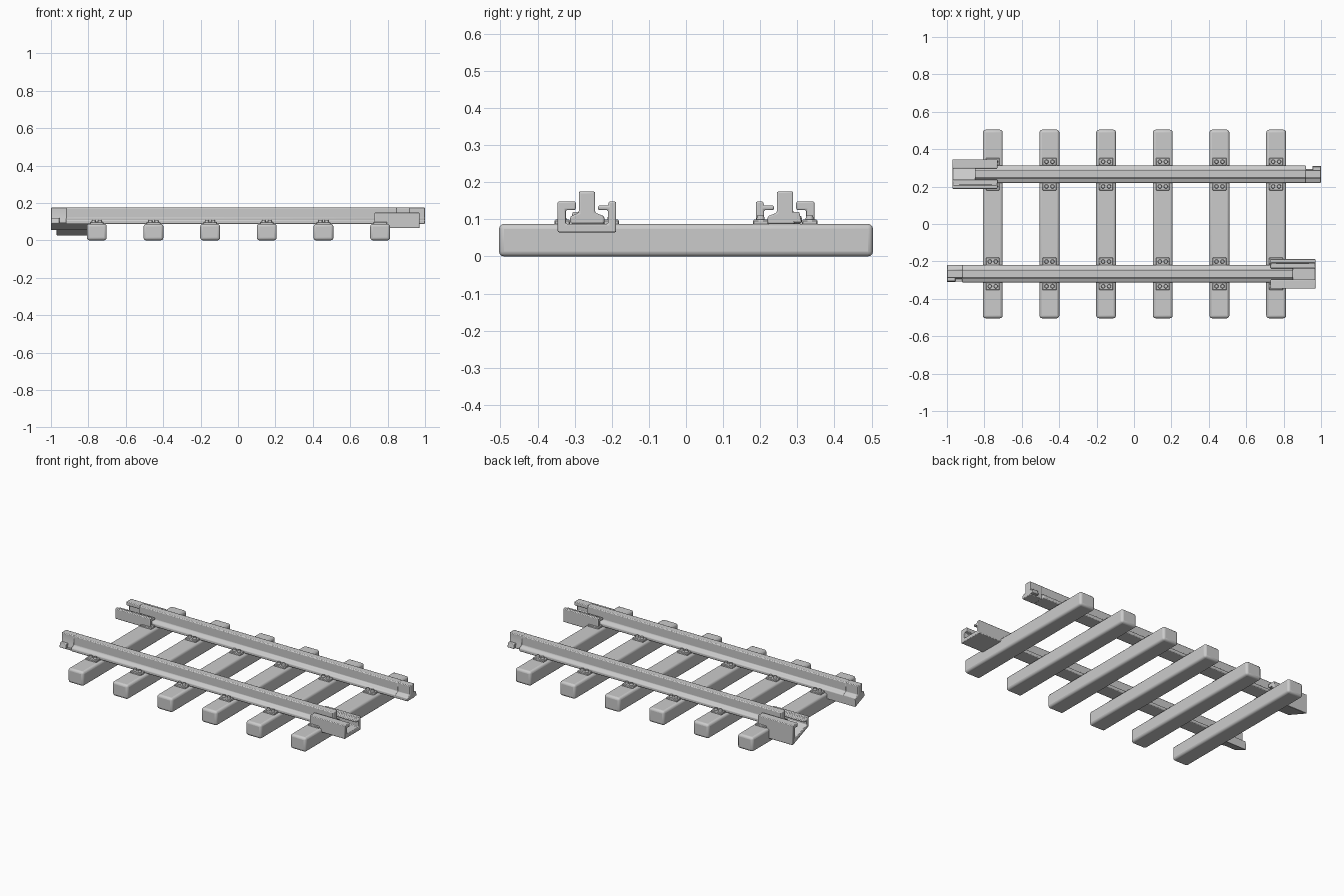
import bpy, bmesh, math

if "Cube" in bpy.data.objects:
    bpy.data.objects.remove(bpy.data.objects["Cube"], do_unlink=True)

grey = bpy.data.materials.new("plain grey")
grey.use_nodes = True
grey.diffuse_color = (0.6, 0.6, 0.6, 1)
grey.node_tree.nodes["Principled BSDF"].inputs["Base Color"].default_value = (0.6, 0.6, 0.6, 1)

RAIL_Y = -0.267
SLEEPERS = [-0.755 + 0.303 * i for i in range(6)]


def finish(name, bm, bevel=0, segments=2):
    bmesh.ops.recalc_face_normals(bm, faces=bm.faces)
    mesh = bpy.data.meshes.new(name)
    bm.to_mesh(mesh)
    bm.free()
    mesh.materials.append(grey)
    ob = bpy.data.objects.new(name, mesh)
    bpy.context.collection.objects.link(ob)
    if bevel:
        mod = ob.modifiers.new("rounded edges", 'BEVEL')
        mod.width, mod.segments = bevel, segments
        mod.limit_method, mod.angle_limit = 'ANGLE', math.radians(30)
    bpy.ops.object.select_all(action='DESELECT')
    ob.select_set(True)
    bpy.context.view_layer.objects.active = ob
    bpy.ops.object.shade_smooth_by_angle(angle=math.radians(35))
    return ob


def prism(name, profile, x0, x1, side, bevel=0.0):
    """Sweep a (offset, z) profile along a rail; side -1 turns it half way round."""
    bm = bmesh.new()
    base = bm.faces.new([bm.verts.new((side * x0, side * (RAIL_Y + u), z)) for u, z in profile])
    ext = bmesh.ops.extrude_face_region(bm, geom=[base])
    verts = [v for v in ext["geom"] if isinstance(v, bmesh.types.BMVert)]
    bmesh.ops.translate(bm, verts=verts, vec=(side * (x1 - x0), 0, 0))
    return finish(name, bm, bevel)


def box(name, lo, hi, bevel=0.0, segments=2):
    bm = bmesh.new()
    bmesh.ops.create_cube(bm, size=1)
    for v in bm.verts:
        v.co = [a + (b - a) * (c + 0.5) for a, b, c in zip(lo, hi, v.co)]
    return finish(name, bm, bevel, segments)


def rail_profile(outer):
    return [(outer, .088), (.047, .088), (.047, .108), (.022, .118), (.022, .175),
            (-.022, .175), (-.022, .118), (outer, .108)]


def socket_profile(slope):
    # slope lowers the floor on the outer side
    def floor(u, z):
        return (u, z + slope * (u - .025))
    return [floor(-.079, .065), floor(.079, .065), (.079, .148), (.058, .148), (.058, .137),
            (.03, .137), (.03, .125), (.057, .125), floor(.057, .088), floor(-.057, .088),
            (-.057, .125), (-.03, .125), (-.03, .148), (-.079, .148)]


# Cross sleepers
for i, x in enumerate(SLEEPERS):
    box(f"sleeper_{i + 1}", (x - .053, -.504, 0), (x + .053, .504, .088), .014, 3)

for name, side in (("front", 1), ("back", -1)):
    # Rail with a narrower plug end and its catch
    prism(f"{name}_rail", rail_profile(-.045), -.92, .85, side, .005)
    prism(f"{name}_rail_plug", rail_profile(-.026), -1, -.915, side, .004)
    prism(f"{name}_plug_catch", [(-.045, .092), (-.015, .092), (-.015, .12), (-.038, .12)],
          -1, -.955, side, .003)
    # Joining socket, open at its end
    prism(f"{name}_socket", socket_profile(0 if side == 1 else .38), .73, .97, side, .004)

    # Fastening plates and bolts
    for i, x in enumerate(SLEEPERS):
        for edge, v in (("inner", .066), ("outer", -.066)):
            y = side * (RAIL_Y + v)
            box(f"{name}_{edge}_plate_{i + 1}", (x - .037, y - .021, .084),
                (x + .037, y + .021, .099), .003, 1)
            bm = bmesh.new()
            for dx in (-.016, .016):
                made = bmesh.ops.create_cone(bm, cap_ends=True, segments=12, radius1=.012,
                                             radius2=.009, depth=.014)
                bmesh.ops.translate(bm, verts=made["verts"], vec=(x + dx, y, .103))
            finish(f"{name}_{edge}_bolts_{i + 1}", bm)

# Sloping keel below the front plug
prism("front_plug_keel", [(-.04, .095), (.047, .095), (.047, .055), (-.04, .09)], -1, -.75, 1)
